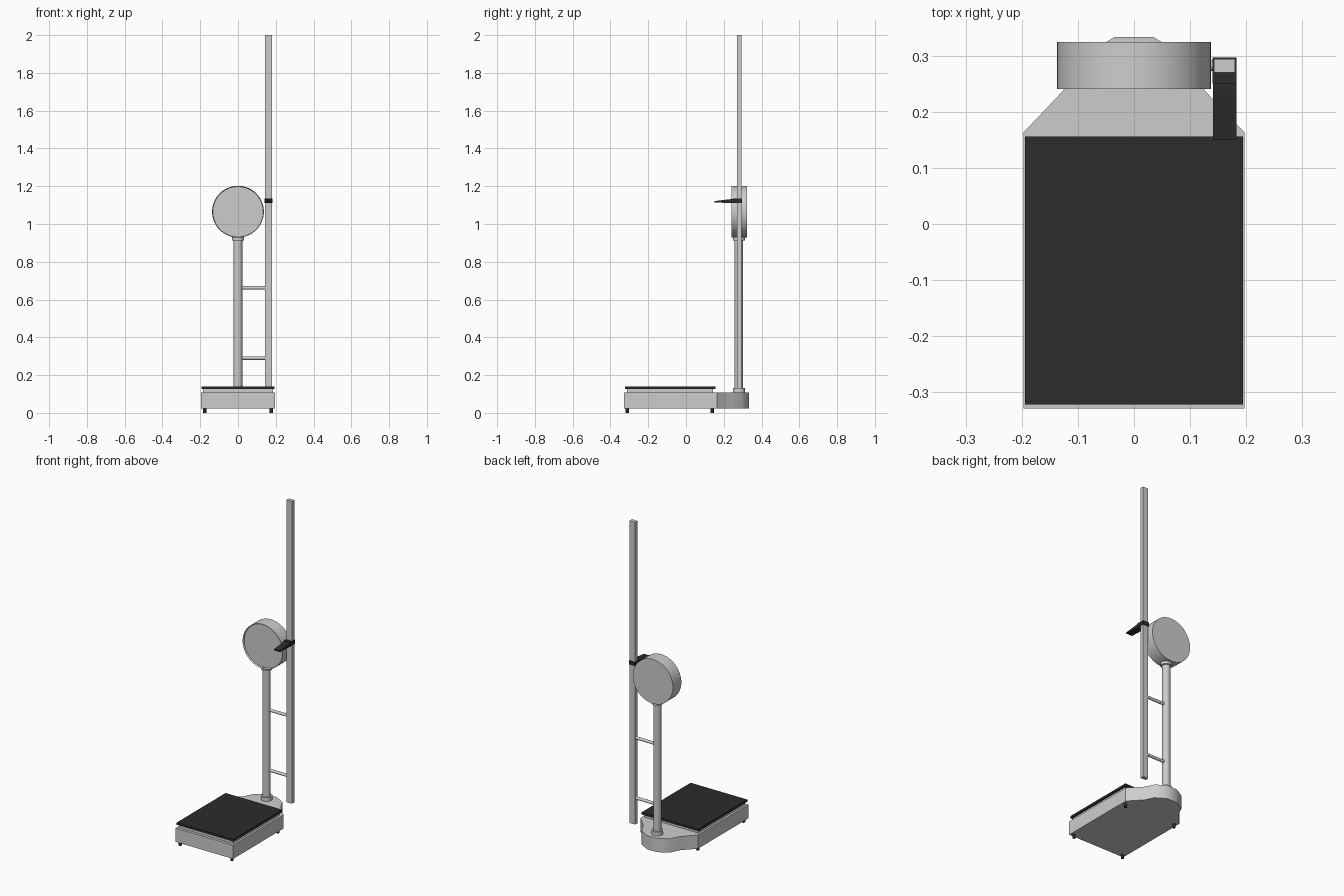
import bpy, bmesh, math
from mathutils import Matrix, Vector

if "Cube" in bpy.data.objects:
    bpy.data.objects.remove(bpy.data.objects["Cube"])


def material(name, c):
    m = bpy.data.materials.new(name)
    m.diffuse_color = (*c, 1)
    m.use_nodes = True
    m.node_tree.nodes["Principled BSDF"].inputs["Base Color"].default_value = m.diffuse_color
    return m


GREY = material("light grey metal", (0.60, 0.615, 0.61))
BLACK = material("black rubber", (0.025, 0.025, 0.025))


def finish(name, bm, mat, smooth=None):
    bmesh.ops.recalc_face_normals(bm, faces=bm.faces)
    me = bpy.data.meshes.new(name)
    bm.to_mesh(me)
    bm.free()
    ob = bpy.data.objects.new(name, me)
    bpy.context.collection.objects.link(ob)
    me.materials.append(mat)
    if smooth:
        bpy.ops.object.select_all(action='DESELECT')
        ob.select_set(True)
        bpy.context.view_layer.objects.active = ob
        bpy.ops.object.shade_smooth_by_angle(angle=math.radians(smooth))
    return ob


def box(name, lo, hi, mat):
    bm = bmesh.new()
    lo, hi = Vector(lo), Vector(hi)
    bmesh.ops.create_cube(bm, size=1, matrix=Matrix.Translation((lo + hi) / 2)
                          @ Matrix.Diagonal((*(hi - lo), 1)))
    return finish(name, bm, mat)


def rod(name, a, b, r, mat, sides=32):
    a, b = Vector(a), Vector(b)
    d = b - a
    bm = bmesh.new()
    bmesh.ops.create_cone(bm, cap_ends=True, segments=sides, radius1=r, radius2=r,
                          depth=d.length, matrix=Matrix.Translation((a + b) / 2)
                          @ d.to_track_quat('Z', 'Y').to_matrix().to_4x4())
    return finish(name, bm, mat, 35)


def prism(name, pts, move, mat, smooth=None):
    bm = bmesh.new()
    f = bm.faces.new([bm.verts.new(p) for p in pts])
    r = bmesh.ops.extrude_face_region(bm, geom=[f])
    bmesh.ops.translate(bm, vec=move, verts=[v for v in r["geom"]
                                             if isinstance(v, bmesh.types.BMVert)])
    return finish(name, bm, mat, smooth)


# base: rectangle with shoulders and a rounded lobe at the back
half = [(0.197, -0.329), (0.197, 0.163), (0.126, 0.238), (0.097, 0.296), (0.035, 0.333)]
outline = half + [(-x, y) for x, y in reversed(half)]
prism("base", [(x, y, 0.022) for x, y in outline], (0, 0, 0.085), GREY, 40)
for sx in (-1, 1):
    for y in (-0.311, 0.138):
        rod("foot", (sx * 0.177, y, 0), (sx * 0.177, y, 0.022), 0.009, BLACK, 16)

# weighing platform
box("platform_support", (-0.184, -0.312, 0.107), (0.184, 0.142, 0.126), GREY)
box("platform_mat", (-0.194, -0.322, 0.126), (0.194, 0.156, 0.14), BLACK)

# column with collars
CY = 0.28
rod("column", (0, CY, 0.107), (0, CY, 0.935), 0.023, GREY)
rod("lower_collar", (0, CY, 0.107), (0, CY, 0.131), 0.032, GREY)
rod("upper_collar", (0, CY, 0.913), (0, CY, 0.936), 0.032, GREY)

# dial housing with a shallow recessed face
dial = rod("dial_housing", (0, 0.324, 1.065), (0, 0.241, 1.065), 0.137, GREY, 64)
bm = bmesh.new()
bm.from_mesh(dial.data)
face = min(bm.faces, key=lambda f: f.calc_center_median().y)
bmesh.ops.inset_region(bm, faces=[face], thickness=0.004)
bmesh.ops.translate(bm, vec=(0, 0.01, 0), verts=face.verts)
for e in bm.edges:
    if len(e.link_faces) == 2 and e.calc_face_angle() > 0.6:
        e.smooth = False
bm.to_mesh(dial.data)
bm.free()

# height rail and its braces
box("height_rail", (0.143, 0.27, 0.13), (0.180, 0.294, 2.0), GREY)
for z in (0.29, 0.662):
    rod("rail_brace", (0.015, 0.282, z), (0.15, 0.282, z), 0.009, GREY, 20)

# sliding headpiece: collar round the rail and a tapering arm
box("slider_collar", (0.140, 0.25, 1.111), (0.183, 0.297, 1.136), BLACK)
arm = [(0.255, 1.111), (0.255, 1.132), (0.24, 1.132), (0.15, 1.121), (0.15, 1.114), (0.235, 1.111)]
prism("slider_arm", [(0.1405, y, z) for y, z in arm], (0.042, 0, 0), BLACK)
